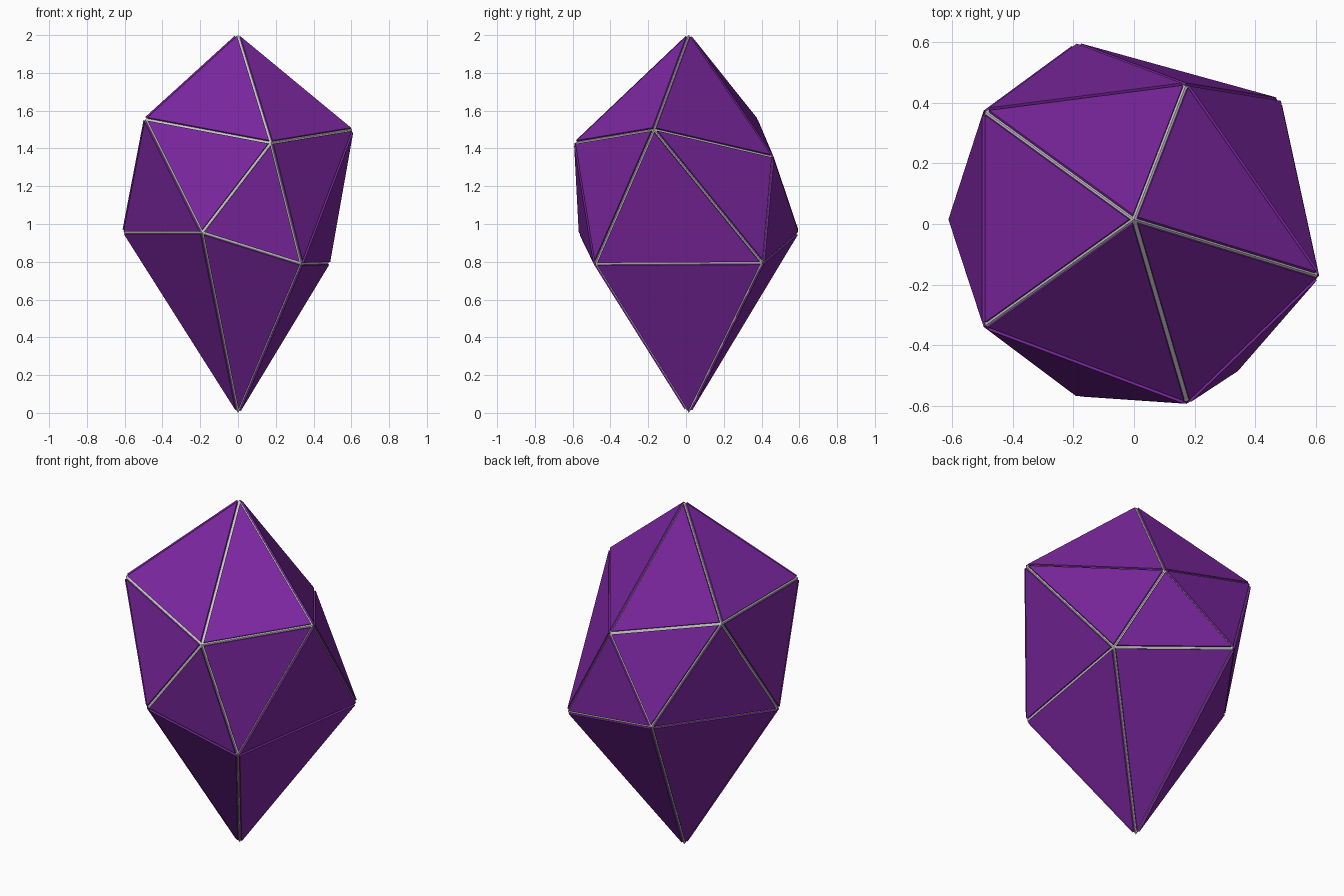
import bpy, bmesh
from mathutils import Vector

if "Cube" in bpy.data.objects:
    bpy.data.objects.remove(bpy.data.objects["Cube"])

# Two uneven five-point rings plus the tips
TOP, BOTTOM = (0, 0.015, 2.0), (0, 0.015, 0.0)
UPPER = [(-0.49, -0.335, 1.555), (0.175, -0.585, 1.43), (0.605, -0.17, 1.5),
         (0.17, 0.455, 1.355), (-0.49, 0.37, 1.555)]
LOWER = [(-0.19, -0.56, 0.955), (0.335, -0.48, 0.79), (0.48, 0.405, 0.795),
         (-0.19, 0.59, 0.955), (-0.605, 0.015, 0.955)]
GAP, THICK = 0.007, 0.009


def triangles():
    for i in range(5):
        j = (i + 1) % 5
        yield TOP, UPPER[i], UPPER[j]
        yield UPPER[i], LOWER[i], UPPER[j]
        yield UPPER[j], LOWER[i], LOWER[j]
        yield BOTTOM, LOWER[j], LOWER[i]


def finish(bm, name):
    mesh = bpy.data.meshes.new(name)
    bm.normal_update()
    bm.to_mesh(mesh)
    bm.free()
    obj = bpy.data.objects.new(name, mesh)
    bpy.context.collection.objects.link(obj)
    return obj


# Grey core showing in the seams
bm = bmesh.new()
for tri in triangles():
    bm.faces.new([bm.verts.new(p) for p in tri])
bmesh.ops.remove_doubles(bm, verts=bm.verts, dist=1e-4)
finish(bm, "crystal_core")

# Raised facet plates, inset evenly from each edge
bm = bmesh.new()
for tri in triangles():
    a, b, c = map(Vector, tri)
    la, lb, lc = (b - c).length, (c - a).length, (a - b).length
    centre = (a * la + b * lb + c * lc) / (la + lb + lc)
    normal = (b - a).cross(c - a)
    inradius = normal.length / (la + lb + lc)
    lift = normal.normalized() * THICK
    base = [p.lerp(centre, GAP / inradius) for p in (a, b, c)]
    low = [bm.verts.new(p) for p in base]
    high = [bm.verts.new(p + lift) for p in base]
    bm.faces.new(high)
    for i in range(3):
        j = (i + 1) % 3
        bm.faces.new((low[i], low[j], high[j], high[i]))
plates = finish(bm, "facet_plates")
purple = bpy.data.materials.new("purple")
purple.diffuse_color = (0.2, 0.02, 0.35, 1)
purple.use_nodes = True
purple.node_tree.nodes["Principled BSDF"].inputs["Base Color"].default_value = purple.diffuse_color
plates.data.materials.append(purple)
